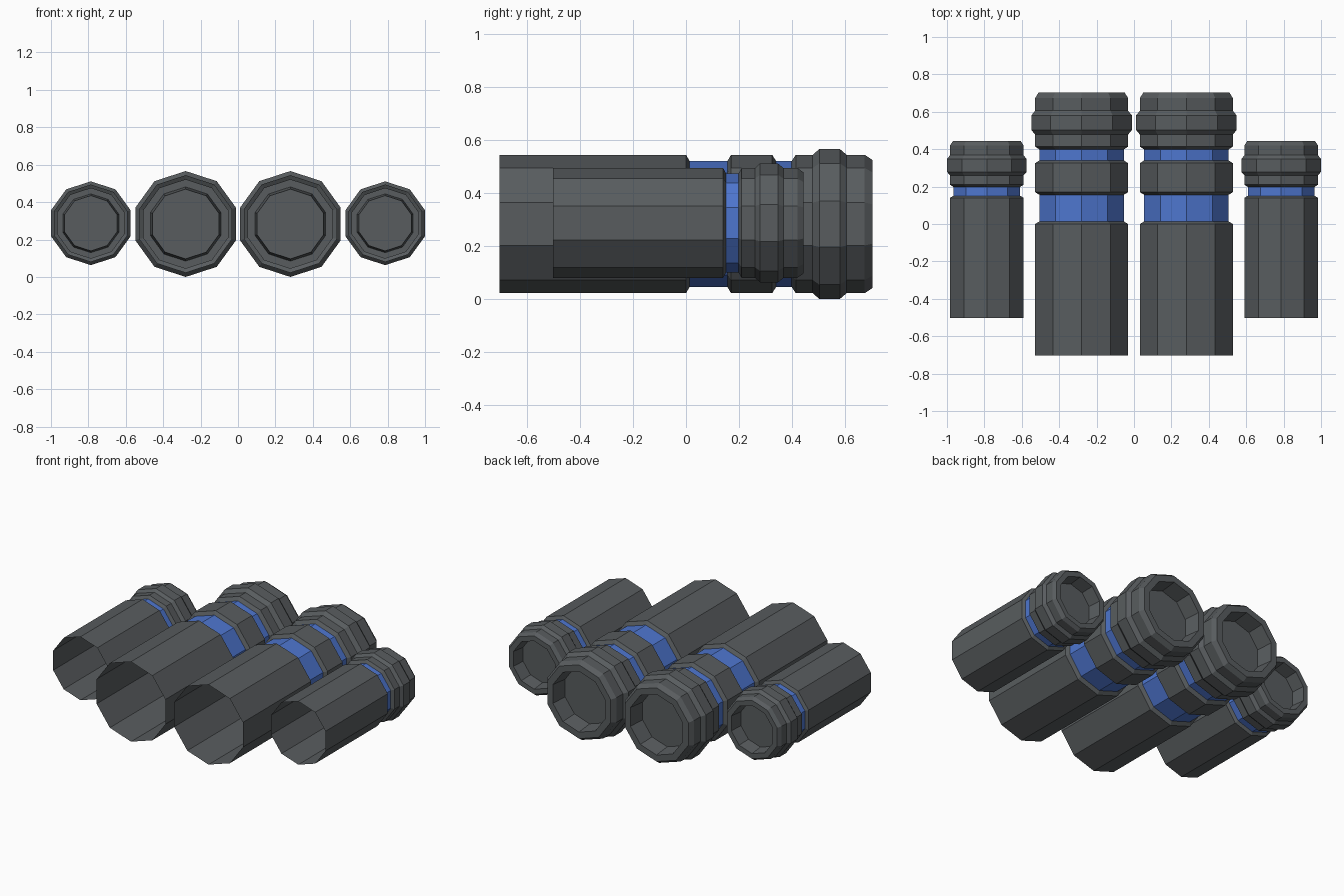
import bpy
import bmesh
from math import cos, sin, pi

SIDES = 10

if "Cube" in bpy.data.objects:
    bpy.data.objects.remove(bpy.data.objects["Cube"])


def make_material(name, rgb):
    mat = bpy.data.materials.new(name)
    mat.use_nodes = True
    color = (*rgb, 1)
    mat.diffuse_color = color
    mat.node_tree.nodes["Principled BSDF"].inputs["Base Color"].default_value = color
    return mat


grey = make_material("dark grey", (0.098, 0.108, 0.114))
blue = make_material("blue", (0.075, 0.18, 0.62))


def lathe(name, profile, center, mat, floor=False):
    """Turn (y, radius) points about an axis along y, with a corner at the top."""
    bm = bmesh.new()
    rings = []
    for y, r in profile:
        angles = [pi / 2 + 2 * pi * i / SIDES for i in range(SIDES)]
        rings.append([bm.verts.new((r * cos(a), y, r * sin(a))) for a in angles])
    for a, b in zip(rings, rings[1:]):
        for i in range(SIDES):
            j = (i + 1) % SIDES
            bm.faces.new((a[i], b[i], b[j], a[j]))
    if floor:
        bm.faces.new(rings[-1][::-1])
    mesh = bpy.data.meshes.new(name)
    bm.to_mesh(mesh)
    bm.free()
    mesh.materials.append(mat)
    obj = bpy.data.objects.new(name, mesh)
    obj.location = center
    bpy.context.collection.objects.link(obj)


def end_cap(name, ys, body, band, ring, center):
    """Chamfered cap with a raised ring and a recessed end."""
    radii = (band, body, body, ring, ring, body, body, band + 0.004)
    profile = list(zip(ys, radii))
    end = ys[-1]
    lip = body * 0.76
    profile += [(end, lip), (end - body * 0.42, lip * 0.94)]
    lathe(name, profile, center, grey, floor=True)


for side, word in ((1, "left"), (-1, "right")):
    # Large inner tube: open barrel, two blue bands, a collar and the cap
    c = (side * 0.28, 0, 0.283)
    body, band = 0.261, 0.237
    lathe(f"{word}_large_barrel", [(-0.704, body), (0, body), (0.014, band)], c, grey)
    lathe(f"{word}_large_wide_band", [(0.014, band), (0.156, band)], c, blue)
    lathe(f"{word}_large_collar",
          [(0.156, band), (0.17, body), (0.325, body), (0.34, band)], c, grey)
    lathe(f"{word}_large_narrow_band", [(0.34, band), (0.398, band)], c, blue)
    end_cap(f"{word}_large_cap",
            (0.398, 0.414, 0.478, 0.503, 0.58, 0.606, 0.674, 0.704),
            body, band, 0.283, c)

    # Small outer tube: open barrel, one blue band and the cap
    c = (side * 0.787, 0, 0.287)
    body, band = 0.207, 0.187
    lathe(f"{word}_small_barrel", [(-0.502, body), (0.14, body), (0.151, band)], c, grey)
    lathe(f"{word}_small_band", [(0.151, band), (0.198, band)], c, blue)
    end_cap(f"{word}_small_cap",
            (0.198, 0.21, 0.26, 0.279, 0.347, 0.368, 0.42, 0.443),
            body, band, 0.224, c)
